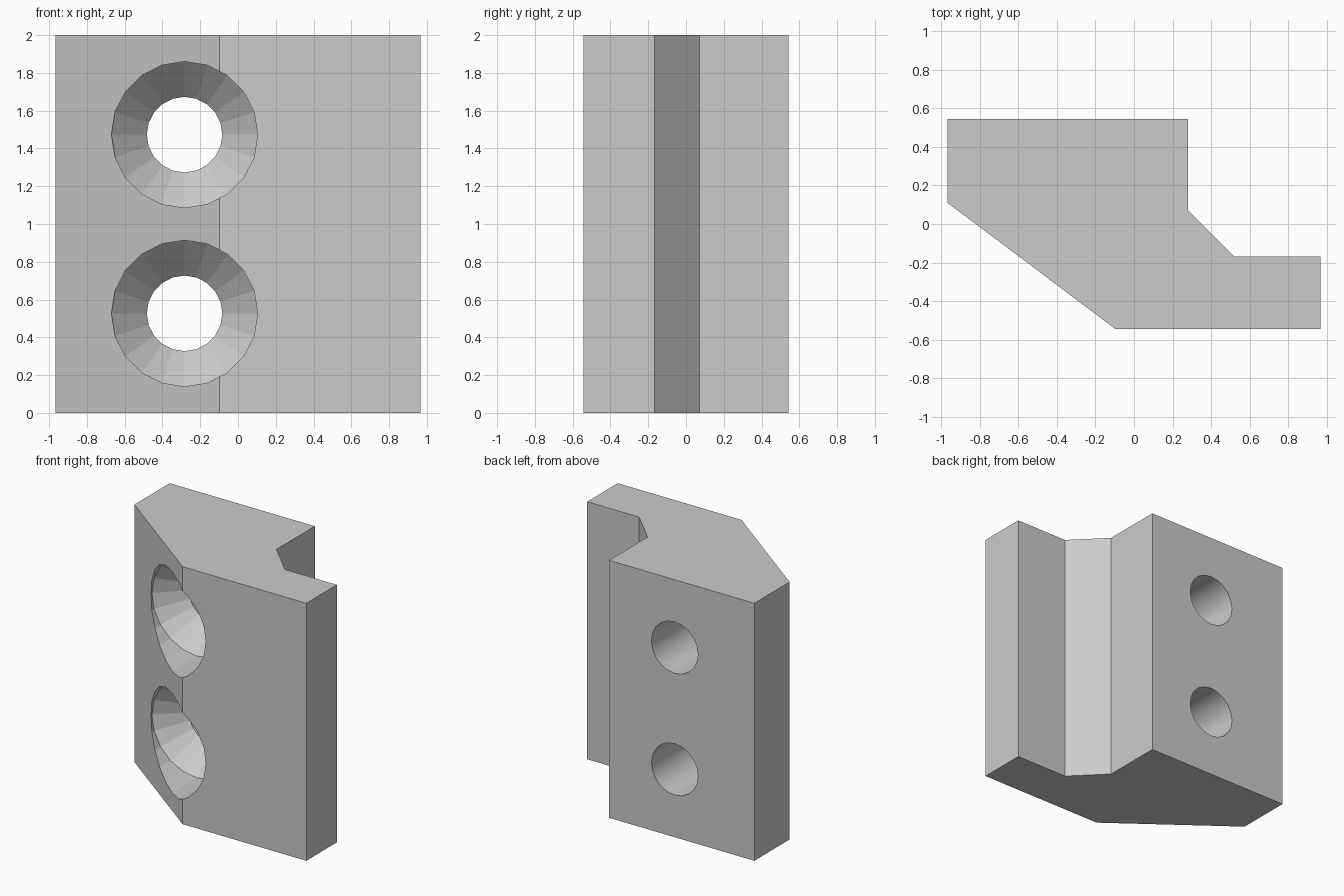
import bpy
import bmesh
import math
from mathutils import Vector

default = bpy.data.objects.get("Cube")
if default:
    bpy.data.objects.remove(default, do_unlink=True)

HEIGHT = 2.0
HOLE_X = -0.283
HOLE_OFFSET = 0.473   # from mid height

grey = bpy.data.materials.new("plain_grey")
grey.use_nodes = True
colour = (0.6, 0.6, 0.6, 1)
grey.diffuse_color = colour
grey.node_tree.nodes["Principled BSDF"].inputs["Base Color"].default_value = colour


def add_object(name, bm):
    bmesh.ops.recalc_face_normals(bm, faces=bm.faces)
    mesh = bpy.data.meshes.new(name)
    bm.to_mesh(mesh)
    bm.free()
    mesh.materials.append(grey)
    obj = bpy.data.objects.new(name, mesh)
    bpy.context.collection.objects.link(obj)
    return obj


# Block: stepped outline with a slanted front corner, extruded upward
outline = [(-0.967, 0.543), (-0.967, 0.11), (-0.097, -0.543), (0.967, -0.543),
           (0.967, -0.168), (0.52, -0.168), (0.28, 0.072), (0.28, 0.543)]
bm = bmesh.new()
base = bm.faces.new([bm.verts.new((x, y, 0)) for x, y in outline])
extruded = bmesh.ops.extrude_face_region(bm, geom=[base])
top = [v for v in extruded["geom"] if isinstance(v, bmesh.types.BMVert)]
bmesh.ops.translate(bm, verts=top, vec=(0, 0, HEIGHT))
block = add_object("clamp_block", bm)


# Countersunk screw hole: wide bore, cone, then narrow bore through the back
def hole_cutter(name, z):
    profile = [(-1, 0), (-1, 0.387), (-0.1, 0.387), (0.087, 0.2), (1, 0.2), (1, 0)]
    bm = bmesh.new()
    verts = [bm.verts.new((HOLE_X, y, z + r)) for y, r in profile]
    edges = [bm.edges.new(pair) for pair in zip(verts, verts[1:])]
    bmesh.ops.spin(bm, geom=verts + edges, cent=(HOLE_X, 0, z), axis=(0, 1, 0),
                   angle=math.tau, steps=20)
    bmesh.ops.remove_doubles(bm, verts=bm.verts, dist=0.0005)
    # only the narrow bore is smooth, the cone stays faceted
    for face in bm.faces:
        face.smooth = 0.2 < face.calc_center_median().y < 0.9
    cutter = add_object(name, bm)
    cutter.hide_render = True
    return cutter


bpy.context.view_layer.objects.active = block
for name, side in (("lower_hole", -1), ("upper_hole", 1)):
    cutter = hole_cutter(name, HEIGHT / 2 + side * HOLE_OFFSET)
    cut = block.modifiers.new(name, 'BOOLEAN')
    cut.operation = 'DIFFERENCE'
    cut.solver = 'EXACT'
    cut.object = cutter
    bpy.ops.object.modifier_apply(modifier=cut.name)
    bpy.data.objects.remove(cutter, do_unlink=True)
